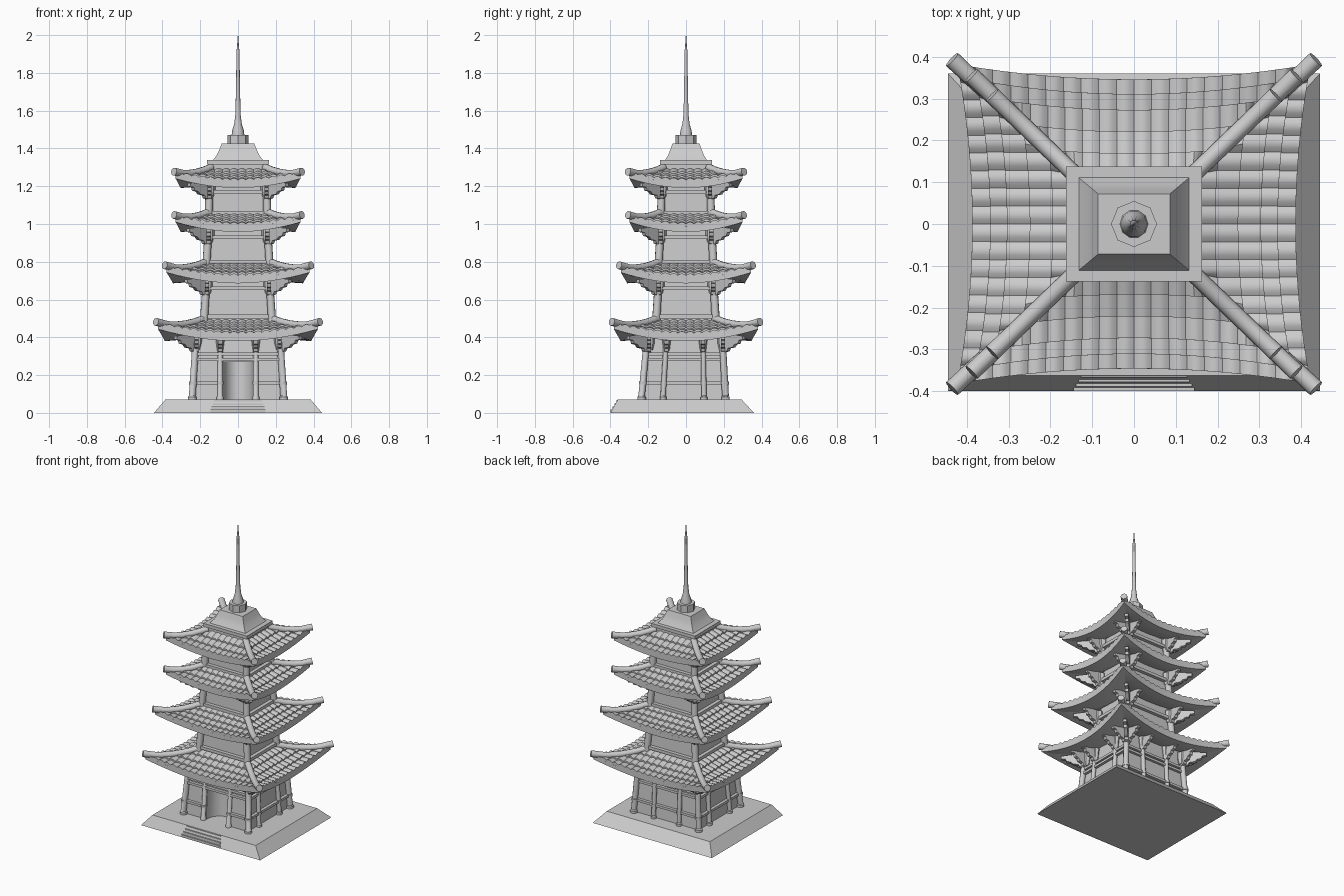
import bpy, bmesh, math
from mathutils import Vector, Matrix

if "Cube" in bpy.data.objects:
    bpy.data.objects.remove(bpy.data.objects["Cube"])


class Part:
    """Collects simple solids into one named object."""
    def __init__(self, name):
        self.name, self.v, self.f = name, [], []

    def loft(self, rings, caps=True):
        n, b = len(rings[0]), len(self.v)
        for r in rings:
            self.v += [tuple(p) for p in r]
        for i in range(len(rings) - 1):
            for j in range(n):
                k = (j + 1) % n
                self.f.append([b + i*n + j, b + i*n + k, b + (i+1)*n + k, b + (i+1)*n + j])
        if caps:
            self.f.append([b + j for j in range(n)][::-1])
            self.f.append([b + (len(rings)-1)*n + j for j in range(n)])

    def box(self, x0, x1, y0, y1, z0, z1):
        self.loft([rect(x0, x1, y0, y1, z0), rect(x0, x1, y0, y1, z1)])

    def tube(self, pts, radii, n=10):
        pts = [Vector(p) for p in pts]
        rings = []
        for i, p in enumerate(pts):
            d = pts[min(i+1, len(pts)-1)] - pts[max(i-1, 0)]
            q = d.to_track_quat('Z', 'Y')
            rings.append([p + q @ Vector((radii[i]*math.cos(a), radii[i]*math.sin(a), 0))
                          for a in (2*math.pi*k/n for k in range(n))])
        self.loft(rings)

    def done(self):
        me = bpy.data.meshes.new(self.name)
        me.from_pydata(self.v, [], self.f)
        bm = bmesh.new()
        bm.from_mesh(me)
        bmesh.ops.dissolve_degenerate(bm, dist=1e-5, edges=bm.edges)
        bmesh.ops.recalc_face_normals(bm, faces=bm.faces)
        bm.to_mesh(me)
        bm.free()
        ob = bpy.data.objects.new(self.name, me)
        bpy.context.collection.objects.link(ob)
        return ob


def rect(x0, x1, y0, y1, z):
    return [(x0, y0, z), (x1, y0, z), (x1, y1, z), (x0, y1, z)]


def sq(hx, hy, z):
    return rect(-hx, hx, -hy, hy, z)


CORNERS = [(1, 1), (-1, 1), (-1, -1), (1, -1)]

# stepped bracket arm profile: (outward, height)
ARM = [(0, -.075), (.03, -.065), (.035, -.05), (.06, -.045), (.07, -.03), (.09, -.025),
       (.095, -.008), (.115, -.004), (.115, .015), (0, .03)]


def arm(part, x, y, z, ang, k=1.0, w=.011):
    m = Matrix.Translation((x, y, z)) @ Matrix.Rotation(ang, 4, 'Z')
    part.loft([[m @ Vector((o*k, s, h)) for o, h in ARM] for s in (-w, w)])


def corner_brackets(part, cx, cy, z):
    for sx, sy in CORNERS:
        ax, ay = (0 if sx > 0 else math.pi), sy*math.pi/2
        x, y = sx*cx, sy*cy
        arm(part, x, y, z, ax)
        arm(part, x, y, z, ay)
        arm(part, x, y, z, math.atan2(sy, sx), 1.35)
        part.tube([(x, y, z-.06), (x, y, z-.02), (x, y, z+.02)], [.02, .03, .03], 8)


def roof(tag, tx, ty, zc, zm, ztop, ix, iy, rows, flare):
    """Four curved tiled slopes, the eave board below and the hip ridges."""
    def pt(side, s, t, dz):
        a, b, c, d = (ix, tx, iy, ty) if side % 2 == 0 else (iy, ty, ix, tx)
        h = a + (b-a)*t
        s = max(-h, min(h, s))
        w = abs(s)/h
        out = c + (d-c)*t - flare*(1-w*w)*t
        z = ztop + (zm-ztop)*(1-max(0, 1-t)**1.4) + (zc-zm)*t*t*w**1.9 + dz
        return [(s, -out, z), (out, s, z), (-s, out, z), (-out, -s, z)][side]

    tiles, board, ridge = Part(tag + "_roof_tiles"), Part(tag + "_eave_board"), Part(tag + "_hip_ridges")
    for side in range(4):
        a, b = (ix, tx) if side % 2 == 0 else (iy, ty)
        n = round(2*b/.042)
        w = 2*b/n
        for k in range(n):
            s0 = -b + k*w
            near = min(abs(s0), abs(s0 + w))
            for r in range(rows):
                t0, t1 = r/rows, (r+1)/rows
                if near > a + (b-a)*t1 - 1e-4:
                    continue
                base, m = len(tiles.v), 5
                for t, lift, bump in ((t0, .0, .008), (t1, .008, .010), (t1, -.006, 0)):
                    for j in range(m):
                        f = j/(m-1)
                        tiles.v.append(pt(side, s0 + w*f, t, lift + bump*math.sin(math.pi*f)))
                for i in range(2):
                    for j in range(m-1):
                        q = base + i*m + j
                        tiles.f.append([q, q+1, q+m+1, q+m])
        # eave board: closed loop profile swept across the side
        ts = [0, .25, .5, .75, 1]
        rings = []
        for k in range(17):
            u = -1 + k/8
            th = .034 - .012*u*u
            ring = [pt(side, u*(a+(b-a)*t), t, -.004) for t in ts]
            ring += [pt(side, u*(a+(b-a)*t), t, -th - .028*(1-t)) for t in ts[::-1]]
            rings.append(ring)
        board.loft(rings)
        path = [pt(side, 9, t, .012) for t in (0, .2, .4, .6, .8, 1.05)]
        ridge.tube(path, [.02, .02, .02, .02, .02, .021])
    for p in (tiles, board, ridge):
        p.done()


# stone base with sloped sides and front steps
p = Part("stone_base")
p.loft([rect(-.445, .445, -.40, .36, 0), rect(-.385, .385, -.362, .295, .07)])
p.done()
p = Part("front_steps")
for i in range(4):
    hx = .145 - i*.006
    p.box(-hx, hx, -.40 + i*.011, -.34, i*.017, (i+1)*.017)
p.done()

# ground floor: tapered wall with a rounded entrance alcove
YC = -.013
def outline(hx, hy, z):
    arc = [(-.08*math.cos(a), YC - hy + .10*math.sin(a), z) for a in (math.pi*k/10 for k in range(11))]
    return [(-hx, YC-hy, z)] + arc + [(hx, YC-hy, z), (hx, YC+hy, z), (-hx, YC+hy, z)]
p = Part("ground_wall")
p.loft([outline(.232, .212, .06), outline(.219, .199, .27)])
p.loft([rect(-.219, .219, YC-.199, YC+.199, .27), rect(-.208, .208, -.195, .183, .43)])
p.done()

# ground floor columns, leaning inwards, and their brackets
cols, br = Part("ground_columns"), Part("ground_brackets")
spots = [(sx, sy, None) for sx, sy in CORNERS]
for s in (-1, 1):
    for q in (-.39, .39):
        spots += [(q, s, s*math.pi/2), (s, q*1.25, 0 if s > 0 else math.pi)]
for fx, fy, ang in spots:
    b, t = (fx*.242, YC + fy*.222), (fx*.221, YC*.5 + fy*.198)
    r = .018 if ang is None else .014
    if abs(fx) < .5:
        t = (b[0], t[1])
    cols.tube([(*b, .06), (*b, .085), (*b, .09), (*t, .41)], [r*1.3, r*1.3, r, r], 10)
    mid = [b[i] + (t[i]-b[i])*.22 for i in (0, 1)]
    cols.tube([(*mid, .15), (*mid, .165)], [r*1.25, r*1.25], 10)
    if ang is not None:
        arm(br, *t, .39, ang, .95)
        br.tube([(*t, .33), (*t, .41)], [.016, .026], 8)
cols.done()
corner_brackets(br, .22, .196, .392)
br.done()

# ground floor tie beams
p = Part("ground_beams")
for z, x, y in ((.157, .236, .215), (.282, .227, .206), (.312, .224, .203)):
    for s in (-1, 1):
        p.box(s*x-.01, s*x+.01, YC-y, YC+y, z-.008, z+.008)
        yy = YC + s*y
        if z < .2 and s < 0:
            for q in (-1, 1):
                a, b = sorted((q*.09, q*x))
                p.box(a, b, yy-.01, yy+.01, z-.008, z+.008)
        else:
            p.box(-x, x, yy-.01, yy+.01, z-.008, z+.008)
p.done()

# upper storeys: (name, z0, z1, bottom half sizes, top half sizes)
for tag, z0, z1, (bx, by), (ux, uy) in (
        ("second", .45, .72, (.183, .16), (.165, .144)),
        ("third", .74, .99, (.17, .148), (.155, .134)),
        ("fourth", 1.0, 1.23, (.157, .135), (.150, .127))):
    p = Part(tag + "_wall")
    p.loft([sq(bx-.012, by-.012, z0), sq(ux-.012, uy-.012, z1 + .03)])
    p.done()
    p = Part(tag + "_columns_and_beams")
    for sx, sy in CORNERS:
        p.tube([(sx*bx, sy*by, z0), (sx*ux, sy*uy, z1)], [.022, .02])
    for z in (z0 + .06, z1 - .06):
        f = (z-z0)/(z1-z0)
        x, y = bx + (ux-bx)*f, by + (uy-by)*f
        for s in (-1, 1):
            p.box(-x, x, s*y-.012, s*y+.012, z-.01, z+.01)
            p.box(s*x-.012, s*x+.012, -y, y, z-.01, z+.01)
    p.done()
    p = Part(tag + "_brackets")
    corner_brackets(p, ux, uy, z1 - .028)
    p.done()

# roofs: corner half sizes, corner z, mid eave z, top z, inner half sizes, tile rows, eave curve
roof("first", .423, .382, .465, .414, .488, .175, .15, 4, .036)
roof("second", .378, .345, .765, .720, .788, .165, .14, 4, .034)
roof("third", .33, .299, 1.032, .992, 1.053, .15, .127, 3, .026)
roof("fourth", .33, .299, 1.262, 1.225, 1.288, .14, .117, 3, .026)

# crown block on the top roof
p = Part("crown")
p.loft([sq(.143, .12, 1.23), sq(.143, .12, 1.318)])
p.loft([sq(.163, .137, 1.316), sq(.163, .137, 1.338)])
p.loft([sq(x, x*.84, z) for x, z in ((.132, 1.338), (.112, 1.365), (.098, 1.395), (.086, 1.425))])
p.done()

# finial spire
p = Part("spire")
p.tube([(0, 0, 1.42), (0, 0, 1.472)], [.055, .055], 8)
prof = [(.034, 1.47), (.031, 1.495), (.02, 1.53), (.014, 1.58),
        (.011, 1.7), (.008, 1.9), (.009, 1.91), (.006, 1.93), (.001, 2.0)]
p.tube([(0, 0, z) for r, z in prof], [r for r, z in prof], 10)
p.done()

# smooth shading on round parts only, sharp edges kept
for ob in bpy.data.objects:
    ob.select_set(True)
    bpy.context.view_layer.objects.active = ob
bpy.ops.object.shade_smooth_by_angle(angle=math.radians(40))
